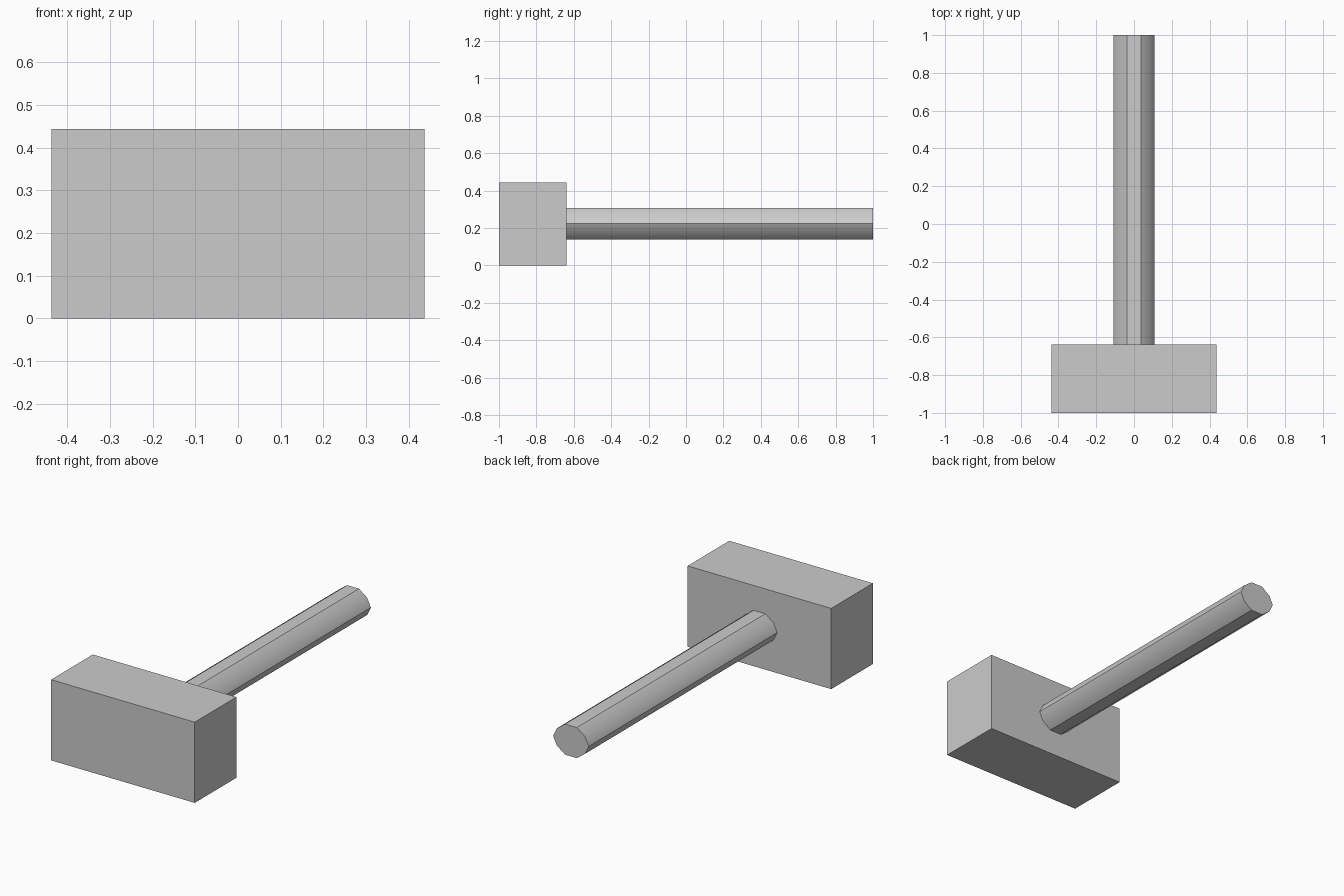
import bpy, bmesh, math

if "Cube" in bpy.data.objects:
    bpy.data.objects.remove(bpy.data.objects["Cube"])

def link(name, bm):
    bmesh.ops.recalc_face_normals(bm, faces=bm.faces)
    mesh = bpy.data.meshes.new(name)
    bm.to_mesh(mesh)
    bm.free()
    obj = bpy.data.objects.new(name, mesh)
    bpy.context.collection.objects.link(obj)
    return obj

HEAD_BACK = -0.638
MID_Z = 0.223

# mallet head: plain block
bm = bmesh.new()
bmesh.ops.create_cube(bm, size=1)
bmesh.ops.scale(bm, vec=(0.874, HEAD_BACK + 1, 0.444), verts=bm.verts)
bmesh.ops.translate(bm, vec=(0, (HEAD_BACK - 1) / 2, 0.222), verts=bm.verts)
link("mallet_head", bm)

# handle: flattened ten-sided bar, quarter profile mirrored all round
quarter = [(0.086, 0.047), (0.036, 0.084)]
upper = [(0.1085, 0)] + quarter + [(-x, z) for x, z in reversed(quarter)]
profile = upper + [(-x, -z) for x, z in upper]
bm = bmesh.new()
face = bm.faces.new([bm.verts.new((x, HEAD_BACK, MID_Z + z)) for x, z in profile])
ext = bmesh.ops.extrude_face_region(bm, geom=[face], use_keep_orig=True)
moved = [g for g in ext["geom"] if isinstance(g, bmesh.types.BMVert)]
bmesh.ops.translate(bm, vec=(0, 1 - HEAD_BACK, 0), verts=moved)
handle = link("handle", bm)

# soften only the shallow corners of the handle
bpy.context.view_layer.objects.active = handle
handle.select_set(True)
bpy.ops.object.shade_smooth_by_angle(angle=math.radians(30))
